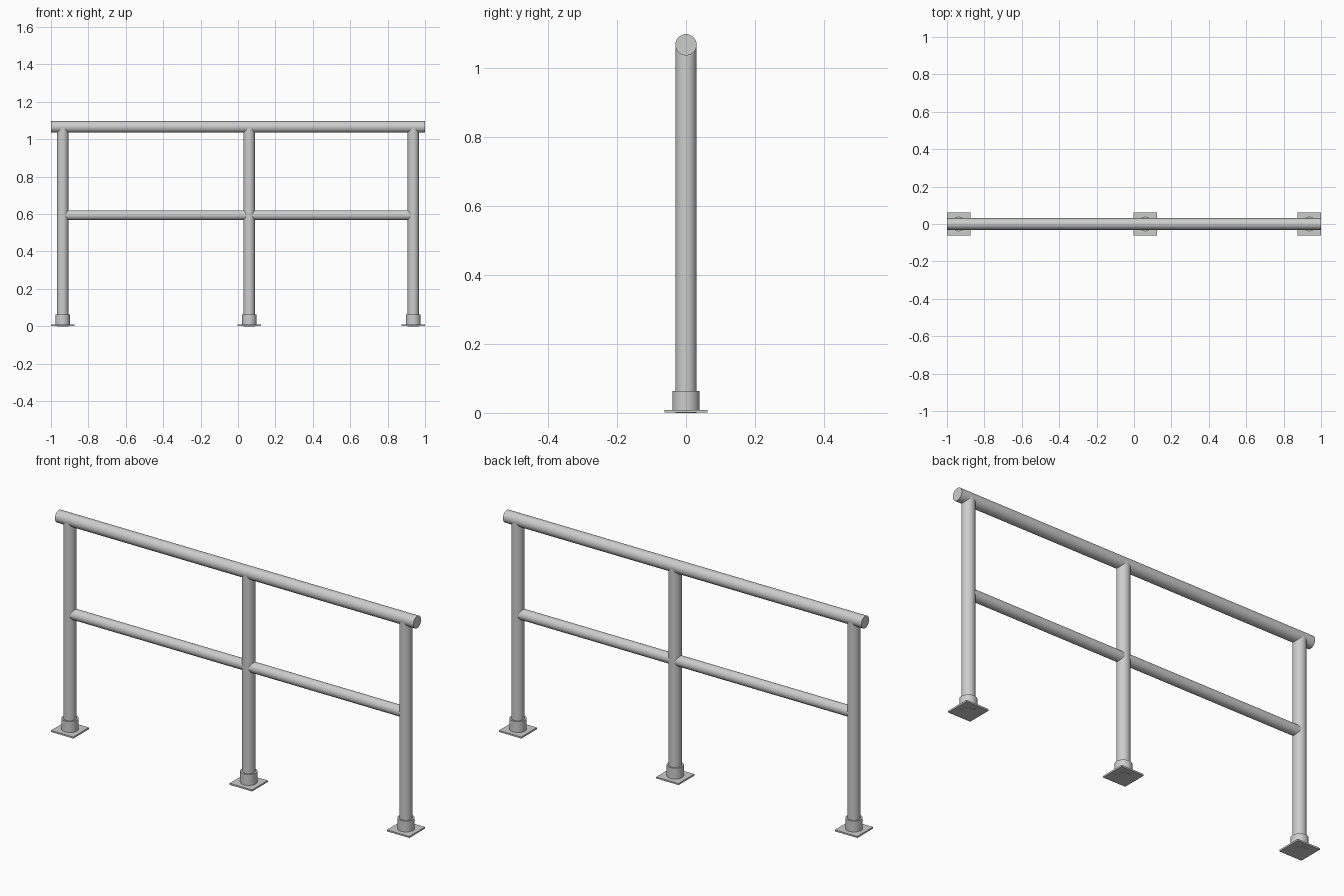
import bpy
import math

cube = bpy.data.objects.get("Cube")
if cube:
    bpy.data.objects.remove(cube, do_unlink=True)

# Galvanised steel
steel = bpy.data.materials.new("steel grey")
steel.use_nodes = True
GREY = (0.6, 0.61, 0.6, 1)
steel.diffuse_color = GREY
steel.node_tree.nodes["Principled BSDF"].inputs["Base Color"].default_value = GREY

POST_R, MID_R, COLLAR_R = 0.0308, 0.0265, 0.039
TOP_Z, MID_Z = 1.066, 0.594
PLATE = 0.125
POSTS = {"left": 0.9375, "middle": 0.06, "right": -0.9375}


def pipe(name, radius, start, end, axis, centre):
    """Round bar from start to end along axis 'X' or 'Z'."""
    middle = (start + end) / 2
    x, z = centre
    location = (middle, 0, z) if axis == "X" else (x, 0, middle)
    turn = (0, math.pi / 2, 0) if axis == "X" else (0, 0, 0)
    bpy.ops.mesh.primitive_cylinder_add(
        vertices=48, radius=radius, depth=end - start, location=location, rotation=turn)
    obj = bpy.context.object
    obj.name = name
    obj.data.materials.append(steel)
    bpy.ops.object.shade_smooth_by_angle(angle=math.radians(30))
    return obj


# Posts with socket collars on square base plates
for side, x in POSTS.items():
    pipe(side + "_post", POST_R, 0, TOP_Z, "Z", (x, 0))
    pipe(side + "_collar", COLLAR_R, 0.0005, 0.064, "Z", (x, 0))
    bpy.ops.mesh.primitive_cube_add(size=1, location=(x, 0, 0.005))
    plate = bpy.context.object
    plate.name = side + "_base_plate"
    plate.scale = (PLATE, PLATE, 0.008)
    bpy.ops.object.transform_apply(location=False, rotation=False, scale=True)
    plate.data.materials.append(steel)

# Handrail and the two lengths of middle rail
pipe("handrail", POST_R, -1, 1, "X", (0, TOP_Z))
pipe("right_middle_rail", MID_R, POSTS["right"], POSTS["middle"], "X", (0, MID_Z))
pipe("left_middle_rail", MID_R, POSTS["middle"], POSTS["left"], "X", (0, MID_Z))
